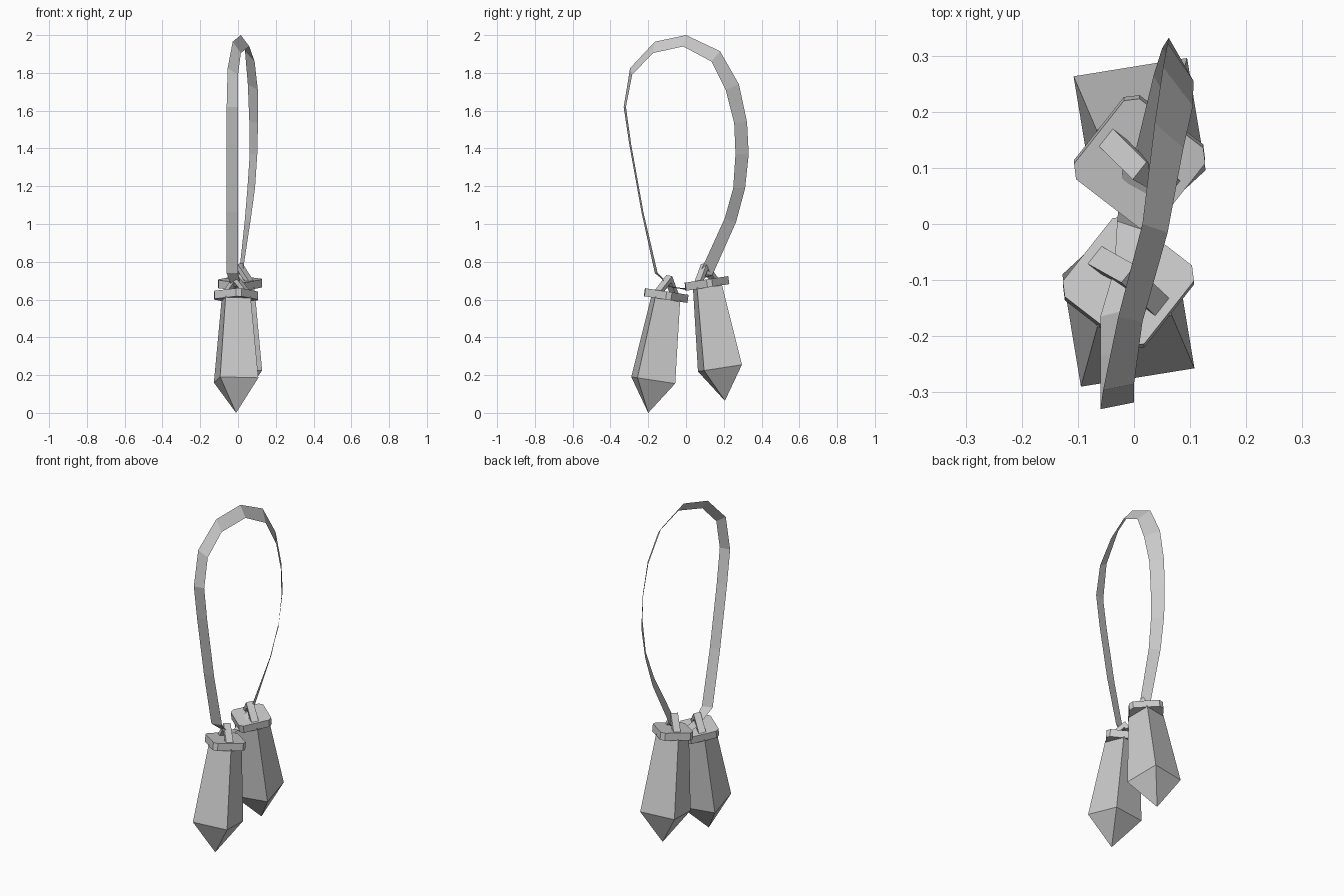
import bpy, bmesh, math
from mathutils import Matrix, Vector

if "Cube" in bpy.data.objects:
    bpy.data.objects.remove(bpy.data.objects["Cube"])

grey = bpy.data.materials.new("light grey")
grey.diffuse_color = (0.6, 0.6, 0.6, 1)
grey.use_nodes = True
grey.node_tree.nodes["Principled BSDF"].inputs["Base Color"].default_value = grey.diffuse_color


def make(name, verts, faces, matrix=Matrix(), solid=True):
    bm = bmesh.new()
    vs = [bm.verts.new(matrix @ Vector(v)) for v in verts]
    for f in faces:
        bm.faces.new([vs[i] for i in f])
    if solid:
        bmesh.ops.recalc_face_normals(bm, faces=bm.faces)
    mesh = bpy.data.meshes.new(name)
    bm.to_mesh(mesh)
    bm.free()
    mesh.materials.append(grey)
    ob = bpy.data.objects.new(name, mesh)
    bpy.context.collection.objects.link(ob)
    return ob


def prism(outline, h0, h1):
    """Extrude an outline of (a, b) pairs between two heights."""
    n = len(outline)
    verts = [(a, b, h) for h in (h0, h1) for a, b in outline]
    faces = [(i, (i + 1) % n, (i + 1) % n + n, i + n) for i in range(n)]
    return verts, faces + [tuple(range(n)), tuple(range(n, 2 * n))]


def pendant(side, tip, turn):
    place = (Matrix.Translation(tip) @ Matrix.Rotation(math.radians(turn), 4, 'Z')
             @ Matrix.Rotation(math.radians(-8.7), 4, 'X'))
    # pointed crystal: tip, wide ring, narrow top ring
    corners = [(-1, -1), (1, -1), (1, 1), (-1, 1)]
    verts = [(0, 0, 0)]
    for r, z in ((0.1025, 0.175), (0.067, 0.615)):
        verts += [(r * a, r * b, z) for a, b in corners]
    faces = [(5, 6, 7, 8)]
    for i in range(4):
        j = (i + 1) % 4
        faces += [(0, 1 + j, 1 + i), (1 + i, 1 + j, 5 + j, 5 + i)]
    make(side + "_crystal", verts, faces, place @ Matrix.Rotation(math.radians(9.3), 4, 'Z'))
    # square cap with cut corners
    h, c = 0.092, 0.072
    outline = [(-c, -h), (c, -h), (h, -c), (h, c), (c, h), (-c, h), (-h, c), (-h, -c)]
    across = place @ Matrix.Rotation(math.radians(-38), 4, 'Z')
    make(side + "_cap", *prism(outline, 0.607, 0.65), across)
    # bent loop standing on the cap
    for s, name in ((-1, "_loop_left"), (1, "_loop_right")):
        bar = [(0, 0.735), (s * 0.085, 0.64), (s * 0.055, 0.64), (0, 0.70)]
        make(side + name, *prism(bar, -0.02, 0.02),
             across @ Matrix.Rotation(math.radians(90), 4, 'X'))


pendant("front", (-0.01, -0.2, 0.0), 0)
pendant("back", (0.01, 0.206, 0.064), 180)

# twisting cord: outer and inner edge points around the closed loop
outer = [(-.06, -.165, .74), (-.06, -.235, 1.06), (-.06, -.30, 1.42), (-.06, -.33, 1.62),
         (-.055, -.296, 1.825), (-.028, -.165, 1.965), (.015, 0, 2.0), (.037, .18, 1.915),
         (.052, .28, 1.74), (.06, .323, 1.54), (.062, .332, 1.37), (.05, .313, 1.19),
         (.035, .265, 1.01), (.005, .14, .73), (-.02, .10, .715), (-.03, .005, .65),
         (-.035, -.08, .67)]
inner = [(0, -.15, .74), (0, -.225, 1.06), (0, -.29, 1.42), (0, -.318, 1.62),
         (0, -.285, 1.79), (.015, -.175, 1.905), (.06, -.015, 1.94), (.088, .135, 1.86),
         (.105, .21, 1.71), (.106, .255, 1.535), (.102, .262, 1.37), (.09, .25, 1.19),
         (.068, .205, 1.03), (.025, .075, .745), (.03, .08, .715), (.015, -.01, .66),
         (.015, -.10, .67)]
n = len(outer)
make("cord", outer + inner,
     [(i, (i + 1) % n, (i + 1) % n + n, i + n) for i in range(n)], solid=False)
